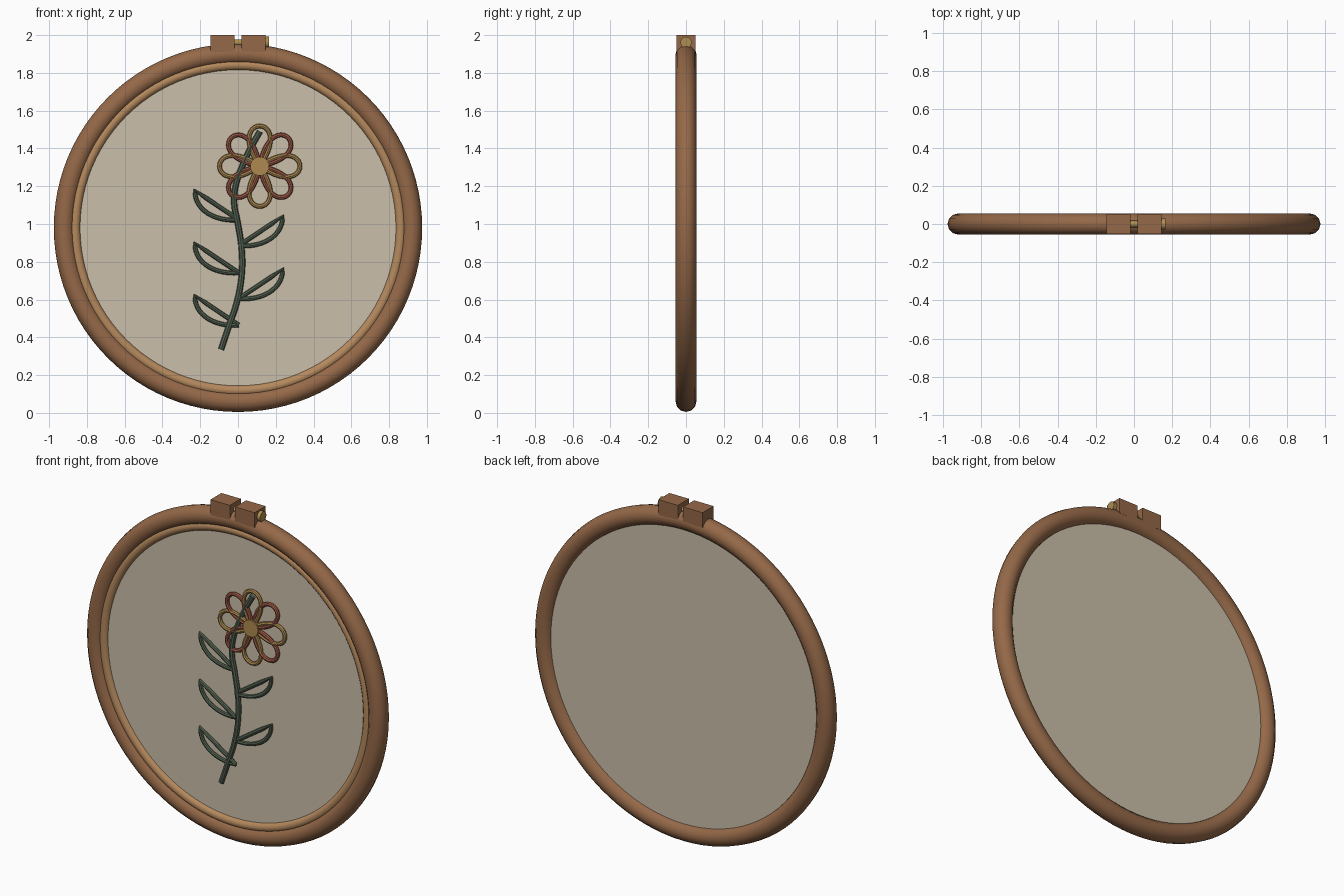
import bpy
from math import sin, cos, pi, radians
from mathutils import Vector

if "Cube" in bpy.data.objects:
    bpy.data.objects.remove(bpy.data.objects["Cube"])

CZ = 0.98            # height of the hoop centre


def material(name, rgb):
    m = bpy.data.materials.new(name)
    m.diffuse_color = (*rgb, 1)
    m.use_nodes = True
    m.node_tree.nodes["Principled BSDF"].inputs["Base Color"].default_value = m.diffuse_color
    return m


WOOD = material("dark_wood", (0.30, 0.14, 0.065))
PALE = material("pale_wood", (0.46, 0.25, 0.11))
CLOTH = material("linen", (0.60, 0.52, 0.40))
GREEN = material("green_thread", (0.085, 0.12, 0.08))
GOLD = material("gold_thread", (0.42, 0.25, 0.08))
RED = material("red_thread", (0.35, 0.10, 0.06))
BRASS = material("brass", (0.42, 0.27, 0.08))


def finish(name, mat, smooth=True):
    ob = bpy.context.object
    ob.name = name
    ob.data.materials.clear()
    ob.data.materials.append(mat)
    if smooth:
        bpy.ops.object.shade_smooth_by_angle(angle=radians(40))
    return ob


def ring(name, major, minor, y, mat):
    bpy.ops.mesh.primitive_torus_add(major_radius=major, minor_radius=minor,
                                     major_segments=96, minor_segments=12,
                                     location=(0, y, CZ), rotation=(pi / 2, 0, 0))
    return finish(name, mat)


def cylinder(name, radius, depth, loc, rot, mat, sides=24):
    bpy.ops.mesh.primitive_cylinder_add(radius=radius, depth=depth, vertices=sides,
                                        location=loc, rotation=rot)
    return finish(name, mat)


def thread(name, pts, radius, y, mat, cyclic=False, smooth_path=False):
    """Round tube following (x, z) points in the plane of the cloth."""
    cu = bpy.data.curves.new(name, 'CURVE')
    cu.dimensions = '3D'
    cu.bevel_depth = radius
    cu.bevel_resolution = 2
    cu.use_fill_caps = True
    cu.resolution_u = 5
    sp = cu.splines.new('BEZIER' if smooth_path else 'POLY')
    if smooth_path:
        sp.bezier_points.add(len(pts) - 1)
        for p, (x, z) in zip(sp.bezier_points, pts):
            p.co = (x, y, z)
            p.handle_left_type = p.handle_right_type = 'AUTO'
    else:
        sp.points.add(len(pts) - 1)
        for p, (x, z) in zip(sp.points, pts):
            p.co = (x, y, z, 1)
    sp.use_cyclic_u = cyclic
    ob = bpy.data.objects.new(name, cu)
    bpy.context.collection.objects.link(ob)
    bpy.ops.object.select_all(action='DESELECT')
    ob.select_set(True)
    bpy.context.view_layer.objects.active = ob
    bpy.ops.object.convert(target='MESH')
    return finish(name, mat)


# Hoop and stretched cloth
ring("outer_hoop", 0.92, 0.055, 0, WOOD)
ring("inner_hoop", 0.862, 0.028, -0.012, PALE)
cylinder("cloth", 0.87, 0.04, (0, 0, CZ), (pi / 2, 0, 0), CLOTH, 96)

# Tightening clamp on top
for side, label in ((-1, "left"), (1, "right")):
    bpy.ops.mesh.primitive_cube_add(size=1, location=(side * 0.081, 0, 1.955))
    bpy.context.object.scale = (0.127, 0.102, 0.09)
    finish("clamp_block_" + label, WOOD, False)
cylinder("clamp_screw", 0.017, 0.28, (0, 0, 1.96), (0, pi / 2, 0), BRASS, 12)
cylinder("screw_head", 0.03, 0.03, (0.15, 0, 1.962), (0, pi / 2, 0), BRASS, 12)

# Stem
thread("stem", [(-0.09, 0.335), (-0.048, 0.46), (-0.005, 0.59), (0.02, 0.735),
                (0.02, 0.86), (-0.003, 1.015), (-0.02, 1.105), (-0.014, 1.195),
                (0.02, 1.30), (0.063, 1.395), (0.116, 1.49)],
       0.016, -0.027, GREEN, smooth_path=True)

# Leaves: bulging lower edge out to the tip, straight upper edge back
lower = [Vector(p) for p in ((0, 0), (0.12, -0.012), (0.235, 0.05), (0.232, 0.155))]


def bezier(t):
    a, b, c, d = lower
    s = 1 - t
    return a * s**3 + b * 3 * s * s * t + c * 3 * s * t * t + d * t**3


leaf = [bezier(i / 14) for i in range(15)] + [lower[3] * (1 - k / 4) for k in range(1, 5)]
for i, z in enumerate((0.465, 0.605, 0.742, 0.885, 1.022)):
    side = -1 if i % 2 == 0 else 1
    thread(f"leaf_{i + 1}", [(0.004 + side * p.x, z + p.y) for p in leaf],
           0.012, -0.026, GREEN)

# Flower: eight teardrop loops round a button
FX, FZ, L, W = 0.115, 1.306, 0.213, 0.074
for k in range(8):
    a = k * pi / 4
    pts = []
    for i in range(32):
        t = 2 * pi * i / 32
        u = L * (1 - cos(t)) / 2
        v = W * sin(t) * sin(t / 2)
        pts.append((FX + u * cos(a) - v * sin(a), FZ + u * sin(a) + v * cos(a)))
    thread(f"petal_{k + 1}", pts, 0.012, -0.03, RED if k % 2 else GOLD, cyclic=True)
cylinder("flower_centre", 0.05, 0.03, (FX, -0.034, FZ), (pi / 2, 0, 0), GOLD)
